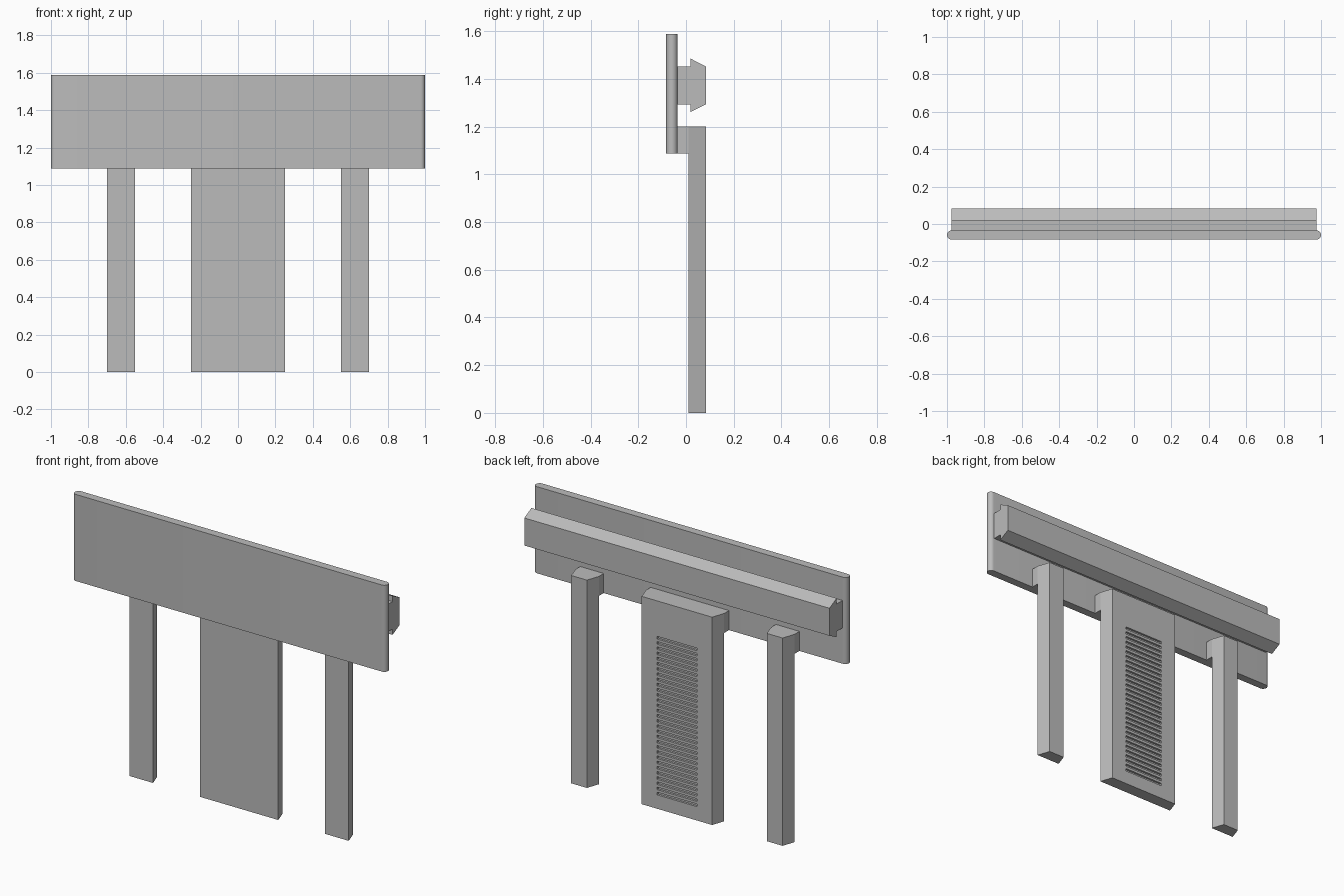
import bpy
import math
from mathutils import Vector

default = bpy.data.objects.get("Cube")
if default:
    bpy.data.objects.remove(default, do_unlink=True)

grey = bpy.data.materials.new("plain grey")
grey.use_nodes = True
colour = (0.5, 0.5, 0.5, 1)
grey.diffuse_color = colour
grey.node_tree.nodes["Principled BSDF"].inputs["Base Color"].default_value = colour

FRONT, SEAT, BACK = -0.083, -0.035, 0.083   # depths of sign face, its back, rear limit
POST_FRONT, POST_TOP = 0.01, 1.2
SIGN_LOW, SIGN_HIGH = 1.087, 1.587


def prisms(name, profiles, axis, low, high):
    """Extrude closed 2D profiles along x (points are y, z) or z (points are x, y)."""
    verts, faces = [], []
    for profile in profiles:
        n, base = len(profile), len(verts)
        for level in (low, high):
            verts += [(level, a, b) if axis == "x" else (a, b, level) for a, b in profile]
        faces.append([base + i for i in reversed(range(n))])
        faces.append([base + n + i for i in range(n)])
        for i in range(n):
            j = (i + 1) % n
            faces.append([base + i, base + j, base + n + j, base + n + i])
    mesh = bpy.data.meshes.new(name)
    mesh.from_pydata([Vector(v) for v in verts], [], faces)
    mesh.materials.append(grey)
    obj = bpy.data.objects.new(name, mesh)
    bpy.context.collection.objects.link(obj)
    return obj


def rect(a0, a1, b0, b1):
    return [(a0, b0), (a1, b0), (a1, b1), (a0, b1)]


# Sign panel with fully rounded vertical ends
radius, mid = (SEAT - FRONT) / 2, (SEAT + FRONT) / 2
outline = []
for side, start in ((1, -90), (-1, 90)):
    for step in range(13):
        angle = math.radians(start + step * 15)
        outline.append((side * (1 - radius) + radius * math.cos(angle),
                        mid + radius * math.sin(angle)))
panel = prisms("sign_panel", [outline], "z", SIGN_LOW, SIGN_HIGH)
bpy.ops.object.select_all(action="DESELECT")
panel.select_set(True)
bpy.context.view_layer.objects.active = panel
bpy.ops.object.shade_smooth_by_angle(angle=math.radians(35))

# Rear mounting rail: narrow stem and flared head
lip = 0.018
rail = [(SEAT, 1.293), (lip, 1.293), (lip, 1.26), (BACK, 1.293),
        (BACK, 1.452), (lip, 1.485), (lip, 1.452), (SEAT, 1.452)]
prisms("mounting_rail", [rail], "x", -0.975, 0.975)

# Posts taper towards the back; each has a block joining it to the panel
posts = {}
for name, x, half in (("right", -0.625, 0.075), ("centre", 0, 0.25), ("left", 0.625, 0.075)):
    inner = half - 0.025
    section = [(x - half, POST_FRONT), (x + half, POST_FRONT),
               (x + inner, BACK), (x - inner, BACK)]
    posts[name] = prisms(name + "_post", [section], "z", 0, POST_TOP)
    block = rect(x - half, x + half, SEAT, POST_FRONT)
    prisms(name + "_post_bracket", [block], "z", SIGN_LOW, POST_TOP)

# Row of vent slots cut into the back of the centre post
slots = [rect(BACK - 0.012, BACK + 0.02, 0.08 + i * 0.03, 0.095 + i * 0.03) for i in range(31)]
cutter = prisms("vent_cutter", slots, "x", -0.127, 0.127)
cutter.hide_render = True
cutter.hide_viewport = True
cutter.display_type = "WIRE"
cut = posts["centre"].modifiers.new("vent_slots", "BOOLEAN")
cut.operation = "DIFFERENCE"
cut.solver = "EXACT"
cut.object = cutter
